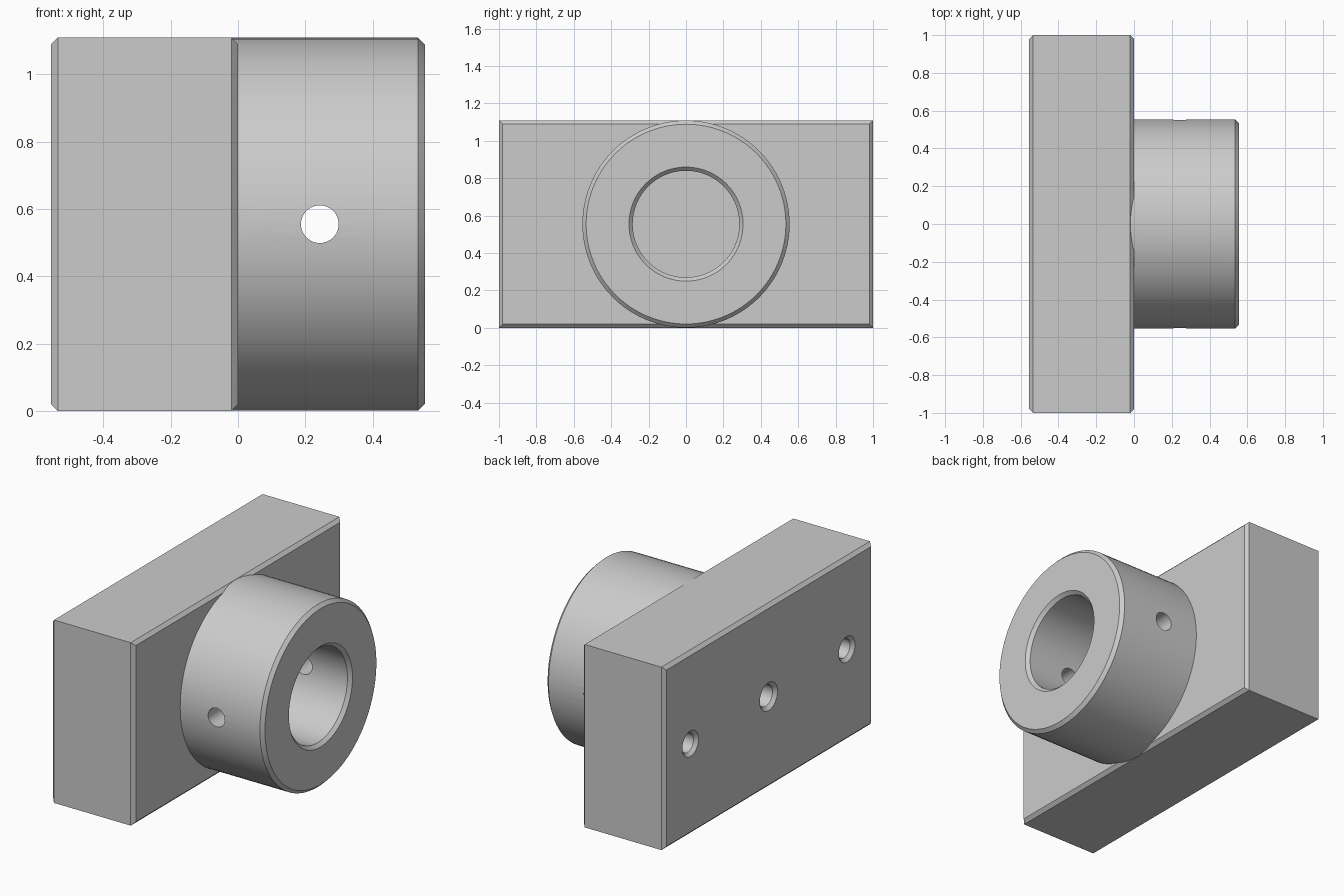
import bpy, bmesh, math
from mathutils import Matrix, Vector

if "Cube" in bpy.data.objects:
    bpy.data.objects.remove(bpy.data.objects["Cube"], do_unlink=True)

MID = 0.555      # half height, block depth and boss reach
CH = 0.02        # chamfer size

steel = bpy.data.materials.new("plain_grey")
steel.use_nodes = True
grey = (0.6, 0.6, 0.6, 1)
steel.diffuse_color = grey
steel.node_tree.nodes["Principled BSDF"].inputs["Base Color"].default_value = grey


def make_object(name, bm):
    bmesh.ops.recalc_face_normals(bm, faces=bm.faces)
    mesh = bpy.data.meshes.new(name)
    bm.to_mesh(mesh)
    bm.free()
    mesh.materials.append(steel)
    obj = bpy.data.objects.new(name, mesh)
    bpy.context.collection.objects.link(obj)
    return obj


def lathe_x(name, profile, y=0, steps=96):
    """Revolve (x, radius) points about a line parallel to x at mid height."""
    bm = bmesh.new()
    verts = [bm.verts.new((x, r, 0)) for x, r in profile]
    edges = [bm.edges.new(pair) for pair in zip(verts, verts[1:])]
    bmesh.ops.spin(bm, geom=verts + edges, cent=(0, 0, 0), axis=(1, 0, 0),
                   angle=math.tau, steps=steps)
    bmesh.ops.remove_doubles(bm, verts=bm.verts, dist=0.0001)
    bmesh.ops.translate(bm, verts=bm.verts, vec=(0, y, MID))
    return make_object(name, bm)


def combine(target, other, operation):
    """Apply a boolean to the target and discard the other object."""
    other.hide_render = True
    mod = target.modifiers.new(operation, "BOOLEAN")
    mod.operation, mod.solver, mod.object = operation, "EXACT", other
    graph = bpy.context.evaluated_depsgraph_get()
    mesh = bpy.data.meshes.new_from_object(target.evaluated_get(graph))
    target.modifiers.clear()
    target.data = mesh
    bpy.data.objects.remove(other, do_unlink=True)


# Mounting block, chamfered around its two large faces
bm = bmesh.new()
bmesh.ops.create_cube(bm, size=1, matrix=Matrix.Translation((-MID / 2, 0, MID))
                      @ Matrix.Diagonal((MID, 2, 2 * MID, 1)))
rims = [e for e in bm.edges if abs(e.verts[0].co.x - e.verts[1].co.x) < 0.01]
bmesh.ops.bevel(bm, geom=rims, offset=CH, segments=1, affect="EDGES")
body = make_object("block_with_boss", bm)

# Round boss with a chamfered outer rim
R = MID - 0.001
combine(body, lathe_x("boss", [(-0.06, 0), (-0.06, R), (MID - CH, R),
                               (MID, R - CH), (MID, 0)]), "UNION")

# Blind bore with a chamfered mouth
B = 0.285
combine(body, lathe_x("bore_cutter", [(-0.004, 0), (-0.004, B), (MID - CH, B),
                                      (MID + CH, B + 2 * CH), (MID + CH, 0)]),
        "DIFFERENCE")

# Cross hole through both boss walls
bm = bmesh.new()
bmesh.ops.create_cone(bm, cap_ends=True, segments=48, radius1=0.056, radius2=0.056,
                      depth=1.6, matrix=Matrix.Translation((0.243, 0, MID))
                      @ Matrix.Rotation(math.pi / 2, 4, "X"))
combine(body, make_object("cross_hole_cutter", bm), "DIFFERENCE")

# Three chamfered blind holes in the flat mounting face
for y, r in ((-0.75, 0.058), (0, 0.065), (0.75, 0.058)):
    cutter = lathe_x("mounting_hole_cutter",
                     [(-MID - CH, 0), (-MID - CH, r + 2 * CH), (-MID + CH, r),
                      (-0.2, r), (-0.2, 0)], y, 48)
    combine(body, cutter, "DIFFERENCE")

# Smooth round walls, crisp edges
bpy.ops.object.select_all(action="DESELECT")
body.select_set(True)
bpy.context.view_layer.objects.active = body
bpy.ops.object.shade_smooth_by_angle(angle=math.radians(30))
